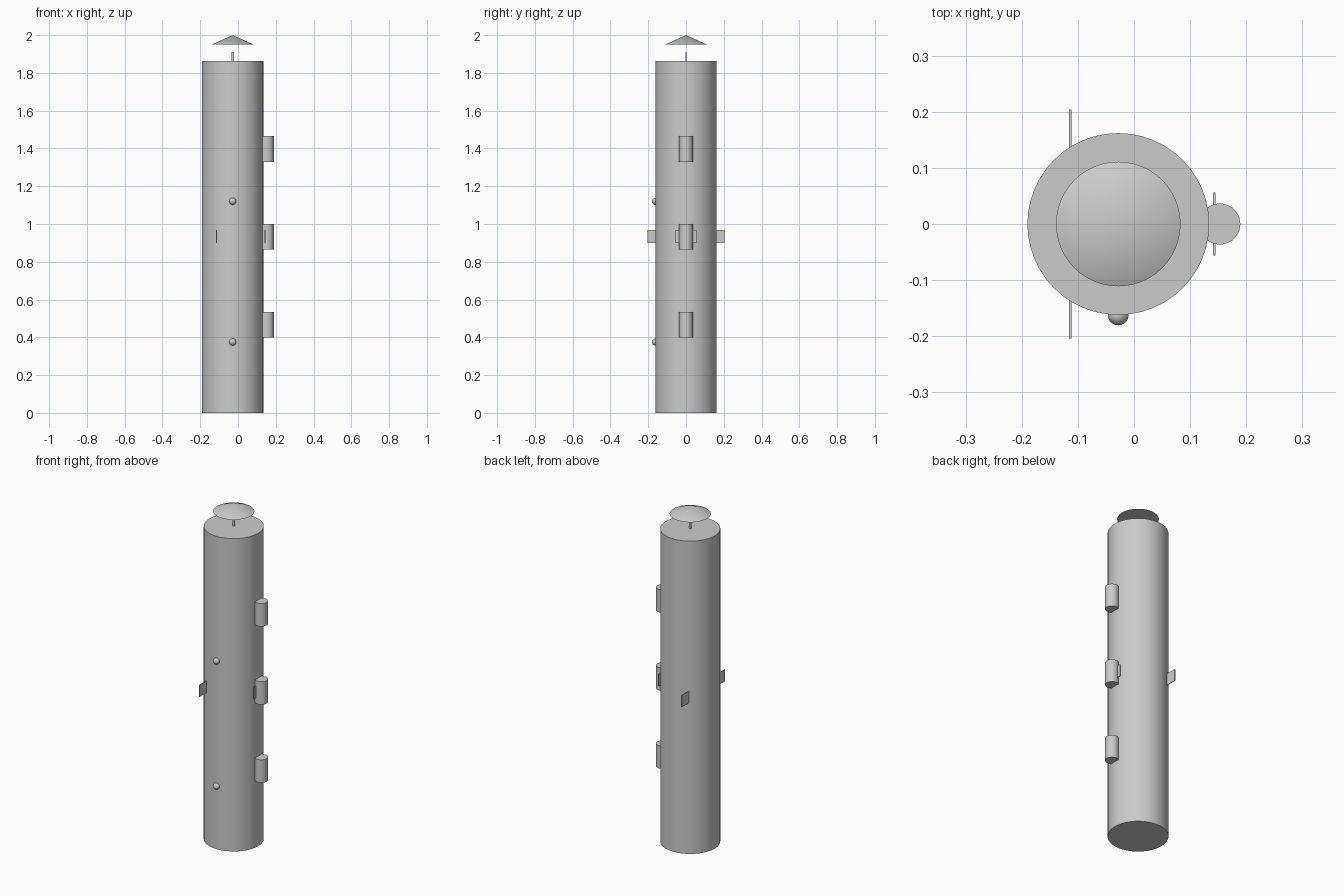
import bpy
import math

cube = bpy.data.objects.get("Cube")
if cube:
    bpy.data.objects.remove(cube, do_unlink=True)

GREY = (0.6, 0.6, 0.6, 1.0)
grey = bpy.data.materials.new("plain_grey")
grey.use_nodes = True
grey.diffuse_color = GREY
grey.node_tree.nodes["Principled BSDF"].inputs["Base Color"].default_value = GREY

AXIS = -0.028   # x of the main body's axis
RADIUS = 0.162  # main body radius


def finish(name, smooth=True):
    obj = bpy.context.object
    obj.name = name
    obj.data.materials.append(grey)
    if smooth:
        bpy.ops.object.shade_smooth_by_angle(angle=math.radians(30))
    return obj


def cylinder(name, x, radius, bottom, top):
    bpy.ops.mesh.primitive_cylinder_add(
        vertices=48, radius=radius, depth=top - bottom,
        location=(x, 0, (bottom + top) / 2))
    finish(name)


def box(name, centre, size):
    bpy.ops.mesh.primitive_cube_add(size=1, location=centre)
    obj = finish(name, smooth=False)
    obj.scale = size
    bpy.ops.object.transform_apply(location=False, rotation=False, scale=True)


# Main body
cylinder("main_body", AXIS, RADIUS, 0, 1.862)

# Floating cone cap and the small mast beneath it
bpy.ops.mesh.primitive_cone_add(vertices=48, radius1=0.111, depth=0.05,
                                location=(AXIS, 0, 1.975))
finish("cone_cap")
box("mast", (AXIS, 0, 1.875), (0.011, 0.004, 0.07))

# Side canisters
for i, z in enumerate((0.467, 0.932, 1.397)):
    cylinder(f"side_canister_{i + 1}", 0.153, 0.0365, z - 0.068, z + 0.068)

# Front knobs
for i, z in enumerate((0.375, 1.12)):
    bpy.ops.mesh.primitive_uv_sphere_add(segments=32, ring_count=16, radius=0.0185,
                                         location=(AXIS, -RADIUS, z))
    finish(f"front_knob_{i + 1}")

# Three parallel fins spaced evenly round the body
for i in range(3):
    angle = i * math.tau / 3
    box(f"fin_{i + 1}",
        (AXIS + 0.171 * math.cos(angle), 0.171 * math.sin(angle), 0.934),
        (0.004, 0.112, 0.07))
